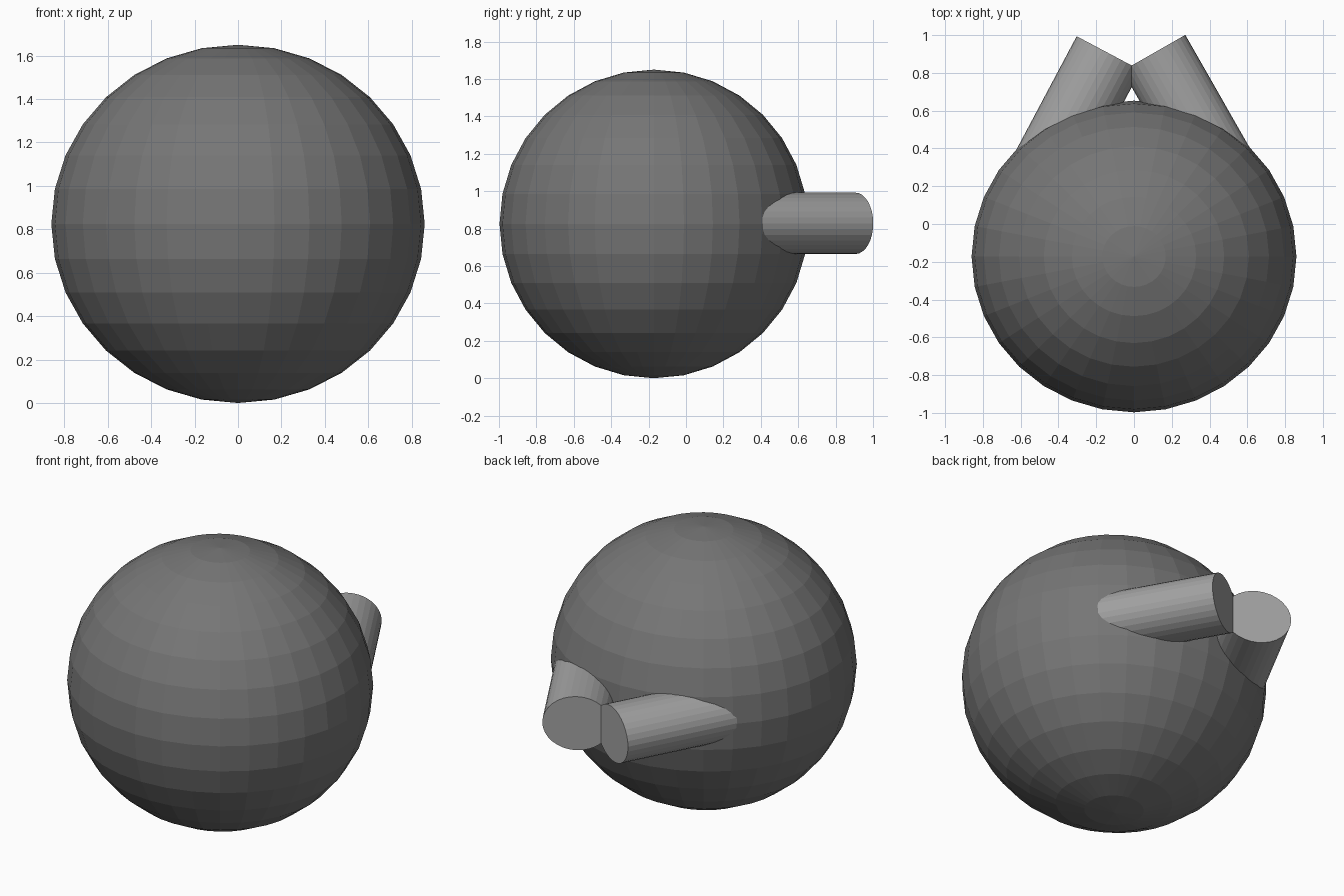
import bpy
from math import radians, cos, sin
from mathutils import Matrix, Vector

if "Cube" in bpy.data.objects:
    bpy.data.objects.remove(bpy.data.objects["Cube"])

CENTRE_Z = 0.825


def grey(name, value):
    mat = bpy.data.materials.new(name)
    mat.diffuse_color = (value, value, value, 1)
    mat.use_nodes = True
    mat.node_tree.nodes["Principled BSDF"].inputs["Base Color"].default_value = mat.diffuse_color
    return mat


dark_grey = grey("dark_grey", 0.18)
mid_grey = grey("mid_grey", 0.36)

# Slightly widened ball body, flat shaded
bpy.ops.mesh.primitive_uv_sphere_add(segments=32, ring_count=16, radius=1,
                                     location=(0, -0.172, CENTRE_Z))
body = bpy.context.object
body.name = "ball_body"
body.scale = (0.86, 0.825, 0.825)
body.data.materials.append(dark_grey)


def add_peg(name, tip, angle, length=0.8):
    """Oval peg whose outer cap is centred on tip, pointing along angle in plan."""
    axis = Vector((cos(radians(angle)), sin(radians(angle)), 0))
    side = Vector((-axis.y, axis.x, 0))
    up = Vector((0, 0, 1))
    bpy.ops.mesh.primitive_cylinder_add(vertices=32, radius=1, depth=1)
    peg = bpy.context.object
    peg.name = name
    peg.data.materials.append(mid_grey)
    # local x = horizontal radius, y = vertical radius, z = length
    rot = Matrix((side, up, axis)).transposed()
    centre = Vector((tip[0], tip[1], CENTRE_Z + 0.003)) - axis * length / 2
    peg.matrix_world = (Matrix.Translation(centre) @ rot.to_4x4()
                        @ Matrix.Diagonal((0.192, 0.164, length, 1)))


# Two pegs at the back that lean together and overlap
add_peg("left_peg", (-0.134, 0.904), 62)
add_peg("right_peg", (0.105, 0.906), 180 - 60.3)
